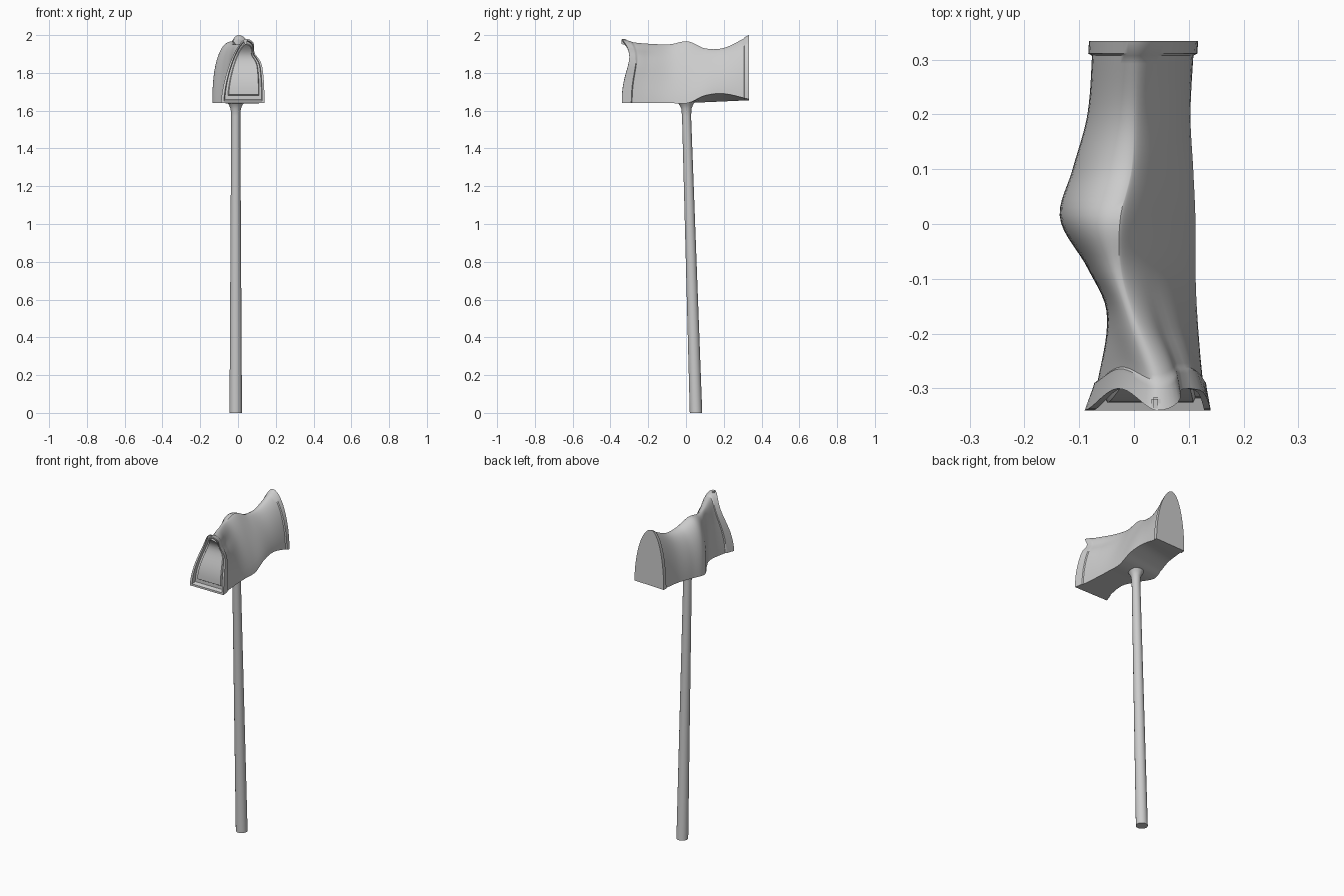
import bpy, bmesh, math
from mathutils import Vector

cube = bpy.data.objects.get("Cube")
if cube:
    bpy.data.objects.remove(cube)

grey = bpy.data.materials.new("plain_grey")
grey.use_nodes = True
COLOUR = (0.6, 0.6, 0.6, 1)
grey.diffuse_color = COLOUR
grey.node_tree.nodes["Principled BSDF"].inputs["Base Color"].default_value = COLOUR


def finish(name, bm, angle):
    bmesh.ops.recalc_face_normals(bm, faces=bm.faces)
    mesh = bpy.data.meshes.new(name)
    bm.to_mesh(mesh)
    bm.free()
    mesh.materials.append(grey)
    obj = bpy.data.objects.new(name, mesh)
    bpy.context.collection.objects.link(obj)
    bpy.ops.object.select_all(action='DESELECT')
    obj.select_set(True)
    bpy.context.view_layer.objects.active = obj
    bpy.ops.object.shade_smooth_by_angle(angle=math.radians(angle))
    return obj


# Sections: y, left x, ridge x, right x, right bottom z, top z, left and right roundness, dent
SECTIONS = [
    (-.34, -.09, .04, .14, 1.64, 1.98, 1.5, 2.4, .35),
    (-.28, -.07, .04, .13, 1.64, 1.965, 1.7, 2.0, .3),
    (-.16, -.055, -.005, .12, 1.64, 1.955, 2.4, 1.5, .1),
    (-.08, -.09, -.025, .117, 1.64, 1.955, 2.5, 1.3, 0),
    (.01, -.14, -.025, .117, 1.64, 1.97, 2.4, 1.25, 0),
    (.10, -.117, -.005, .113, 1.68, 1.933, 2.3, 1.3, 0),
    (.20, -.09, .0, .108, 1.69, 1.935, 2.1, 1.5, 0),
    (.335, -.08, .005, .115, 1.66, 2.0, 2.0, 1.9, 0),
]
HEIGHTS = [math.sin(math.pi / 2 * i / 18) for i in range(19)]


def section(y):
    """Catmull-Rom blend of the section table at a given y."""
    last = len(SECTIONS) - 1
    k = max(i for i in range(last) if SECTIONS[i][0] <= y)
    a, b = SECTIONS[k], SECTIONS[k + 1]
    p, q = SECTIONS[max(k - 1, 0)], SECTIONS[min(k + 2, last)]
    h = b[0] - a[0]
    u = (y - a[0]) / h
    out = []
    for j in range(1, len(a)):
        ma = (b[j] - p[j]) / (b[0] - p[0]) * h
        mb = (q[j] - a[j]) / (q[0] - a[0]) * h
        out.append((2*u**3 - 3*u*u + 1) * a[j] + (u**3 - 2*u*u + u) * ma
                   + (3*u*u - 2*u**3) * b[j] + (u**3 - u*u) * mb)
    return out


def ring(y, grow=0.0):
    """Arched outline, left foot to ridge to right foot."""
    xl, xa, xr, zr, zt, pl, pr, dent = section(y)
    zl = 1.64 + .015 * max(y, 0) / .335
    curl = .04 * min(max((-.2 - y) / .14, 0), 1)
    left, right = [], []
    for t in HEIGHTS:
        wl = max(1 - t**pl, 0) ** (1 / pl)
        wr = max(1 - t**pr, 0) ** (1 / pr)
        wr *= 1 - dent * math.exp(-((t - .8) / .11) ** 2)
        yy = y + curl * math.sin(math.pi * t**2.2)
        top = zt + grow * .6
        left.append(Vector((xa + (xl - xa - grow) * wl, yy, zl + t * (top - zl))))
        right.append(Vector((xa + (xr - xa + grow) * wr, yy, zr + t * (top - zr))))
    return left + right[-2::-1]


def shrink(points, sx, sz, lift, push):
    """Smaller copy of an outline, for the door frame."""
    return [Vector((.04 + (p.x - .04) * sx, p.y + push, 1.64 + lift + (p.z - 1.64) * sz))
            for p in points]


def join(bm, rows):
    """Skin neighbouring closed outlines."""
    n = len(rows[0])
    for a, b in zip(rows, rows[1:]):
        for i in range(n):
            j = (i + 1) % n
            bm.faces.new((a[i], a[j], b[j], b[i]))


def cap(bm, row):
    """Close an arch with level strips."""
    n = len(row)
    for i in range(n // 2):
        if i + 1 == n - 2 - i:
            bm.faces.new((row[i], row[i + 1], row[n - 1 - i]))
        else:
            bm.faces.new((row[i], row[i + 1], row[n - 2 - i], row[n - 1 - i]))


# Box body with door recess, raised door panel, and lips at both ends
front = ring(-.34)
outlines = [
    shrink(front, .68, .78, .045, .014),
    shrink(front, .72, .81, .04, .022),
    shrink(front, .84, .90, .02, .022),
    shrink(front, .88, .94, .012, .0),
    front,
    ring(-.30),
    ring(-.29), ring(-.285, -.005),
]
STEPS = 40
outlines += [ring(-.275 + .582 * i / STEPS, -.005) for i in range(STEPS + 1)]
outlines += [ring(.311, .002), ring(.334, .002)]

bm = bmesh.new()
rows = [[bm.verts.new(p) for p in points] for points in outlines]
join(bm, rows)
cap(bm, rows[0])
cap(bm, rows[-1])
finish("box_body", bm, 35)

# Small pull tab above the door
bm = bmesh.new()
bmesh.ops.create_cube(bm, size=1)
for v in bm.verts:
    v.co = Vector((.04 + v.co.x * .016, -.328 + v.co.y * .025, 1.965 + v.co.z * .03))
bmesh.ops.bevel(bm, geom=bm.edges[:], offset=.004, segments=2, affect='EDGES')
finish("pull_tab", bm, 40)

# Leaning post, flared where it meets the box: z, centre y, radius
bm = bmesh.new()
rows = []
for z, y, r in [(0, .053, .033), (1.57, .003, .024), (1.61, .002, .027),
                (1.63, .001, .036), (1.645, 0, .046)]:
    rows.append([bm.verts.new((-.012 + r * math.cos(a), y + r * math.sin(a), z))
                 for a in (math.tau * i / 24 for i in range(24))])
join(bm, rows)
bm.faces.new(rows[0])
bm.faces.new(rows[-1])
finish("post", bm, 40)
